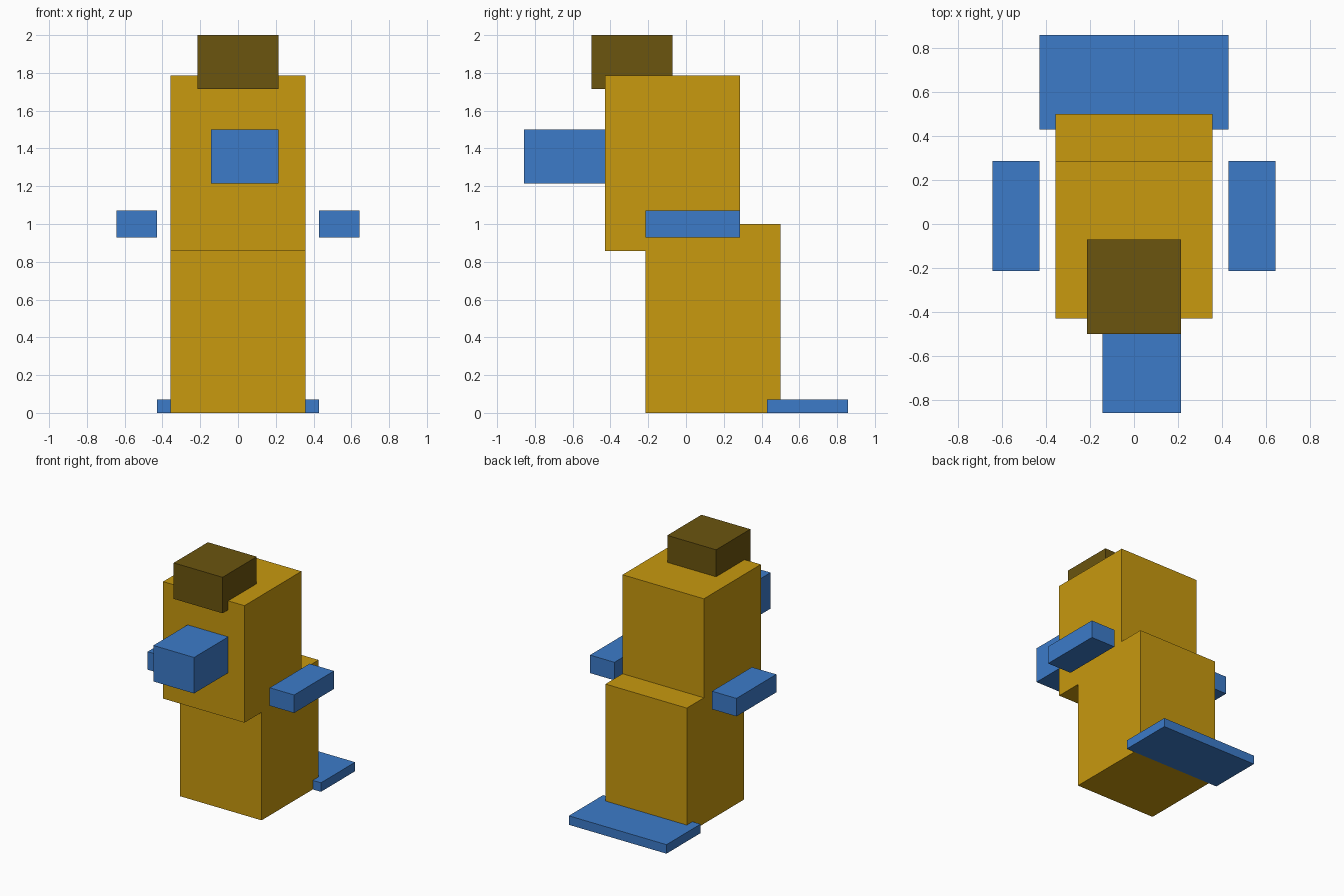
import bpy, bmesh

if "Cube" in bpy.data.objects:
    bpy.data.objects.remove(bpy.data.objects["Cube"])

U = 1 / 14  # the model sits on a grid of 28 units height


def material(name, rgb):
    m = bpy.data.materials.new(name)
    m.diffuse_color = (*rgb, 1)
    m.use_nodes = True
    m.node_tree.nodes["Principled BSDF"].inputs["Base Color"].default_value = m.diffuse_color
    return m


gold = material("gold", (0.578, 0.319, 0.0045))
blue = material("blue", (0.045, 0.198, 0.584))
brown = material("dark_brown", (0.147, 0.089, 0.0045))


def prism(name, profile, x0, x1, mat):
    """Extrude a (y, z) profile in grid units from x0 to x1."""
    bm = bmesh.new()
    face = bm.faces.new([bm.verts.new((x0 * U, y * U, z * U)) for y, z in profile])
    ext = bmesh.ops.extrude_face_region(bm, geom=[face])
    verts = [g for g in ext["geom"] if isinstance(g, bmesh.types.BMVert)]
    bmesh.ops.translate(bm, verts=verts, vec=((x1 - x0) * U, 0, 0))
    bmesh.ops.recalc_face_normals(bm, faces=bm.faces)
    mesh = bpy.data.meshes.new(name)
    bm.to_mesh(mesh)
    bm.free()
    mesh.materials.append(mat)
    obj = bpy.data.objects.new(name, mesh)
    bpy.context.collection.objects.link(obj)
    return obj


def box(name, x, y, z, mat):
    profile = [(y[0], z[0]), (y[1], z[0]), (y[1], z[1]), (y[0], z[1])]
    return prism(name, profile, x[0], x[1], mat)


# Stepped body: lower half set back, upper half forward, notched for the foot plate
prism("body", [(-3, 0), (6, 0), (6, 1), (7, 1), (7, 14), (4, 14),
               (4, 25), (-6, 25), (-6, 12), (-3, 12)], -5, 5, gold)

# Cap block overhanging the front edge of the head
box("cap", (-3, 3), (-7, -1), (24, 28), brown)

# Snout block, slightly off centre
box("snout", (-2, 3), (-12, -6), (17, 21), blue)

# Arm blocks floating beside the body
for side, x in (("left", (-9, -6)), ("right", (6, 9))):
    box(side + "_arm", x, (-3, 4), (13, 15), blue)

# Flat plate on the ground at the back
box("tail_plate", (-6, 6), (6, 12), (0, 1), blue)
